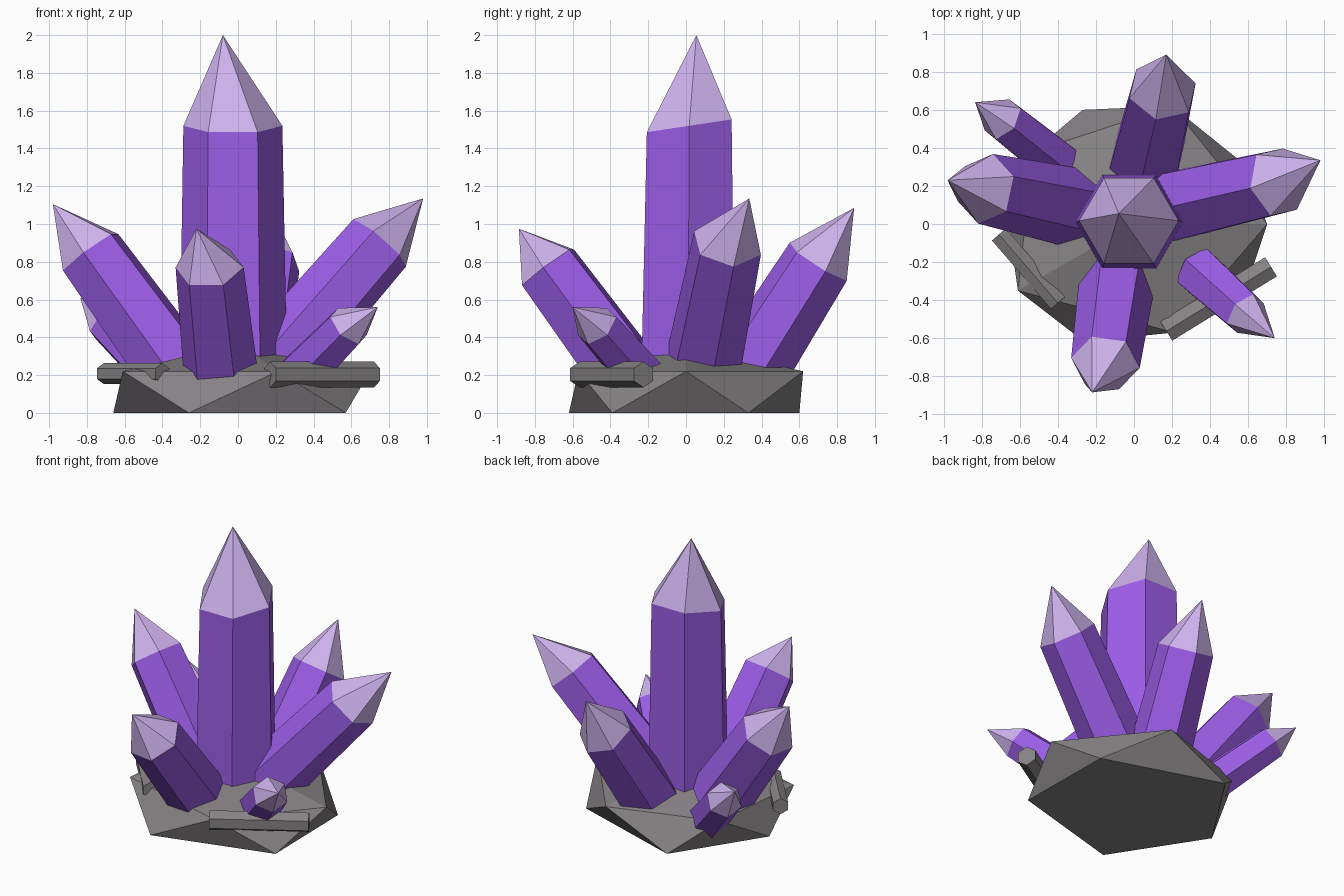
import bpy, bmesh
from math import pi, cos, sin
from mathutils import Vector

if "Cube" in bpy.data.objects:
    bpy.data.objects.remove(bpy.data.objects["Cube"])


def material(name, rgb):
    m = bpy.data.materials.new(name)
    m.diffuse_color = (*rgb, 1)
    m.use_nodes = True
    m.node_tree.nodes["Principled BSDF"].inputs["Base Color"].default_value = m.diffuse_color
    return m


PURPLE = material("crystal_purple", (0.33, 0.11, 0.80))
LILAC = material("crystal_tip_lilac", (0.62, 0.45, 0.85))
STONE = material("stone_grey", (0.24, 0.225, 0.235))


def finish(name, bm, mats):
    bmesh.ops.recalc_face_normals(bm, faces=bm.faces)
    me = bpy.data.meshes.new(name)
    bm.to_mesh(me)
    bm.free()
    for m in mats:
        me.materials.append(m)
    bpy.context.collection.objects.link(bpy.data.objects.new(name, me))


def hex_ring(bm, centre, normal, radius, phase, ref):
    # six vertices around the normal, the first one towards ref turned by phase
    n = Vector(normal).normalized()
    u = Vector(ref)
    u = (u - n * u.dot(n)).normalized()
    v = n.cross(u)
    c = Vector(centre)
    angles = [phase + i * pi / 3 for i in range(6)]
    return [bm.verts.new(c + radius * (u * cos(a) + v * sin(a))) for a in angles]


def hex_prism(name, start, end, r0, r1, phase=0, ref=(0, 0, 1), apex=None,
              end_normal=None, mats=(PURPLE, LILAC)):
    bm = bmesh.new()
    axis = Vector(end) - Vector(start)
    a = hex_ring(bm, start, axis, r0, phase, ref)
    b = hex_ring(bm, end, end_normal or axis, r1, phase, ref)
    bm.faces.new(a[::-1])
    for i in range(6):
        j = (i + 1) % 6
        bm.faces.new((a[i], a[j], b[j], b[i]))
    if apex:
        tip = bm.verts.new(apex)
        for i in range(6):
            bm.faces.new((b[i], b[(i + 1) % 6], tip)).material_index = 1
    else:
        bm.faces.new(b)
    finish(name, bm, mats)


# Rock base: squashed icosahedron with a flat underside
bm = bmesh.new()
low = [(0.57, -0.39), (-0.26, -0.62), (-0.66, 0.0), (-0.27, 0.6), (0.56, 0.33)]
high = [(0.21, -0.57), (-0.61, -0.35), (-0.53, 0.38), (0.2, 0.62), (0.70, 0.0)]
lo = [bm.verts.new((x, y, 0)) for x, y in low]
hi = [bm.verts.new((x, y, 0.22)) for x, y in high]
top = bm.verts.new((0, 0, 0.365))
bm.faces.new(lo)
for i in range(5):
    j = (i + 1) % 5
    bm.faces.new((lo[i], lo[j], hi[i]))
    bm.faces.new((hi[i], lo[j], hi[j]))
    bm.faces.new((hi[i], hi[j], top))
finish("rock_base", bm, [STONE])

# Main upright crystal
hex_prism("main_crystal", (-0.025, 0.01, 0.1), (-0.027, 0.017, 1.52), 0.287, 0.262,
          ref=(1, 0, 0), apex=(-0.08, 0.055, 2.0), end_normal=(0, -0.15, 1))

# Leaning crystals: base, shoulder, tip, base radius, shoulder radius, turn
FLAT = pi / 6
leaning = {
    "right_crystal": ((0.10, 0.07, 0.15), (0.75, 0.22, 0.90), (0.98, 0.335, 1.135), 0.21, 0.19, 0),
    "left_crystal": ((-0.31, 0.085, 0.2), (-0.78, 0.185, 0.85), (-0.98, 0.23, 1.105), 0.21, 0.187, FLAT),
    "front_crystal": ((-0.09, -0.31, 0.2), (-0.15, -0.73, 0.77), (-0.22, -0.885, 0.975), 0.2, 0.182, FLAT),
    "back_crystal": ((0.06, 0.32, 0.2), (0.15, 0.70, 0.80), (0.17, 0.89, 1.085), 0.205, 0.185, 0),
    "small_back_crystal": ((-0.40, 0.32, 0.18), (-0.69, 0.55, 0.48), (-0.835, 0.64, 0.61), 0.13, 0.12, 0),
    "small_front_crystal": ((0.33, -0.24, 0.2), (0.585, -0.47, 0.46), (0.74, -0.6, 0.56), 0.135, 0.12, 0),
}
for name, (base, shoulder, tip, r0, r1, turn) in leaning.items():
    hex_prism(name, base, shoulder, r0, r1, turn, apex=tip)

# Loose stone bars lying on the rim
hex_prism("right_stone_bar", (0.17, -0.563, 0.203), (0.72, -0.225, 0.203),
          0.068, 0.068, mats=[STONE])
hex_prism("left_stone_bar", (-0.71, -0.055, 0.208), (-0.40, -0.415, 0.208),
          0.056, 0.056, mats=[STONE])
